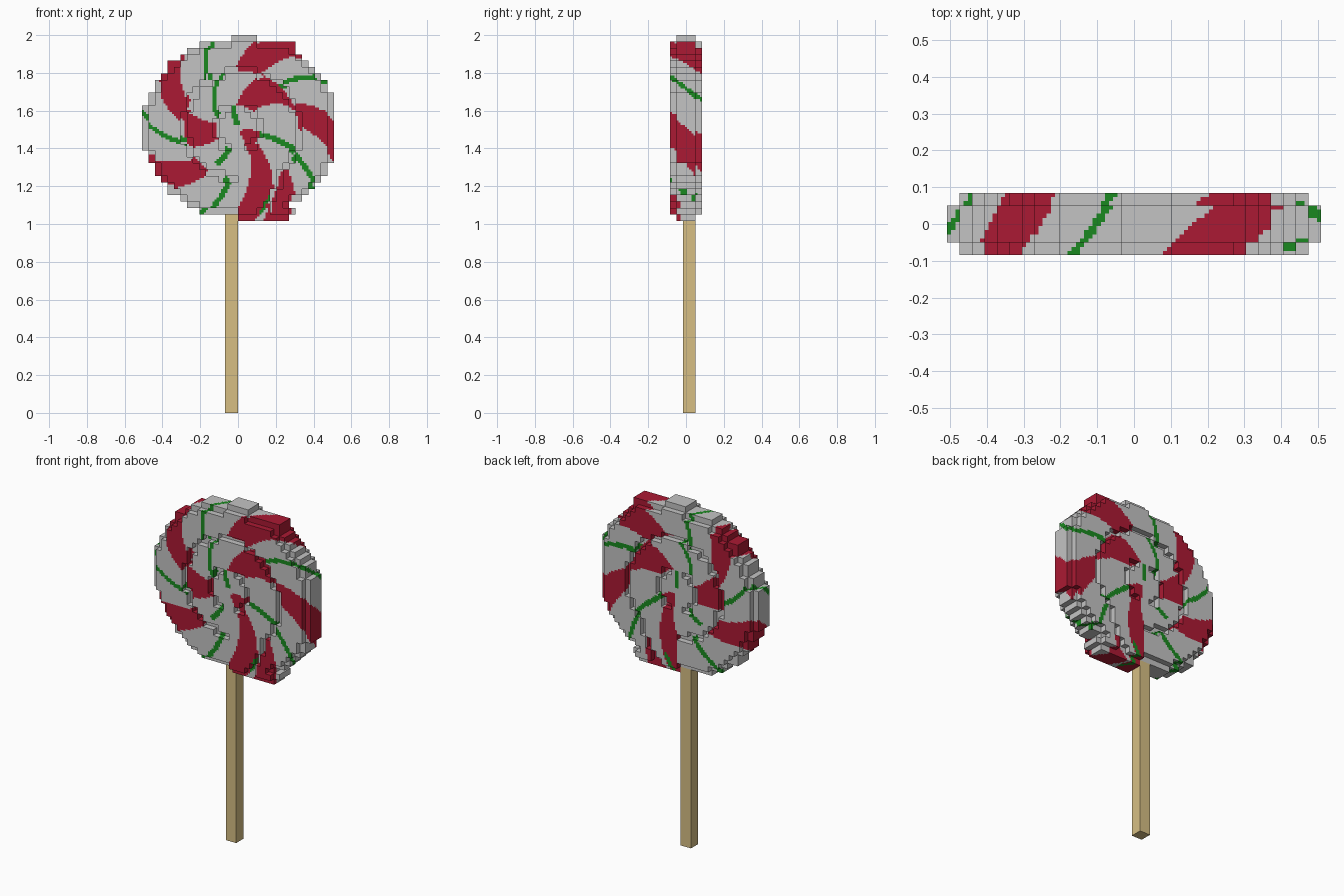
import bpy, bmesh
from math import atan2, degrees, radians, hypot, sqrt
from mathutils import Vector

cube = bpy.data.objects.get("Cube")
if cube:
    bpy.data.objects.remove(cube, do_unlink=True)

V = 2 / 59          # edge length of one block
MID = 44.5          # height of the candy centre, in blocks


def material(name, rgb):
    m = bpy.data.materials.new(name)
    m.use_nodes = True
    m.diffuse_color = (*rgb, 1)
    m.node_tree.nodes["Principled BSDF"].inputs["Base Color"].default_value = (*rgb, 1)
    return m


white = material("sugar white", (0.55, 0.55, 0.55))
red = material("candy red", (0.41, 0.01, 0.033))
green = material("mint green", (0.01, 0.25, 0.014))
wood = material("stick wood", (0.68, 0.52, 0.23))


def add_object(name, bm, mats):
    mesh = bpy.data.meshes.new(name)
    bm.to_mesh(mesh)
    bm.free()
    for m in mats:
        mesh.materials.append(m)
    ob = bpy.data.objects.new(name, mesh)
    bpy.context.collection.objects.link(ob)
    return ob


def polar(x, z):
    """Radius in blocks and clockwise angle from the top, in degrees."""
    return hypot(x, z), degrees(atan2(x, z)) % 360


def seam(angle):
    """Radius of the groove between the outer and middle turns."""
    t = (angle - 180) % 360
    return 7.8 + 2.2 * t / 360 + max(0, t - 318) * 0.15


CORE = 3.5

# Outline of the candy: first and last column of each row
special = {58: (-1, 3), 57: (-6, 9), 56: (-8, 9), 55: (-9, 10),
           54: (-11, 11), 31: (-6, 9), 30: (0, 8)}
disc = set()
for k in range(30, 59):
    half = 15.2 * sqrt(1 - min(1, ((k + 0.5 - MID) / 14.25) ** 2))
    for i in range(-15, 15):
        if k in special:
            inside = special[k][0] <= i < special[k][1]
        else:
            inside = abs(i + 0.2) < half
        if inside:
            disc.add((i, k))

# Blocks: five deep, three deep along the rim and the spiral grooves
SIDES = ((1, 0), (-1, 0), (0, 1), (0, -1))
blocks = set()
for i, k in disc:
    r, a = polar(i + 0.5, k + 0.5 - MID)
    rim = any((i + dx, k + dz) not in disc for dx, dz in SIDES)
    groove = abs(r - seam(a)) < 0.5 or abs(r - CORE) < 0.45
    depth = 1 if rim or groove else 2
    for j in range(-depth, depth + 1):
        blocks.add((i, j, k))

# Each turn: reference radius, red spokes (angle, swirl, half width)
# and green lines (angle, swirl, first radius, last radius)
OUTER = (14,
         ((24, 3, 13), (90, 3, 11), (149, 2.7, 9), (238, 2.7, 11), (308, 4.2, 11.5)),
         ((55, 2.6, 0, 20), (124, 2.2, 0, 20), (199, 1.8, 0, 20),
          (272, 3.3, 0, 20), (340, 2.5, 0, 20)))
MIDDLE = (8.5,
          ((43, 5, 22), (155, 3, 13), (267, 1.5, 20)),
          ((109, 1, 0, 20), (216, 3, 0, 6.5), (340, 8, 0, 20), (145, 3, 11.5, 20)))
CENTRE = (0, ((126, 0, 28),), ((345, 0, 0.4, 20),))


def gap(a, b):
    return abs((a - b + 180) % 360 - 180)


def paint(p):
    """Swirled red spokes with thin green lines between them."""
    r, a = polar(p.x / V, p.z / V - MID)
    ref, reds, greens = OUTER if r > seam(a) else MIDDLE if r > CORE else CENTRE
    b = a - 93 * (p.y + 2.5 * V)
    for angle, swirl, low, high in greens:
        off = radians(gap(b, angle + swirl * (r - ref)))
        if low < r < high and off * r < 0.43:
            return 2
    for angle, swirl, width in reds:
        if r > 0.8 and gap(b, angle + swirl * (r - ref)) < width:
            return 1
    return 0


# Candy: exposed block sides, divided finely enough to carry the swirl
bm = bmesh.new()
for b in blocks:
    centre = Vector((b[0] + 0.5, b[1], b[2] + 0.5))
    for axis in range(3):
        for sign in (-1, 1):
            n = Vector((0, 0, 0))
            n[axis] = sign
            if tuple(int(c + d) for c, d in zip(b, n)) in blocks:
                continue
            u = Vector((0, 0, 0))
            u[(axis + 1) % 3] = 1
            w = n.cross(u)
            corners = [(n - u - w), (n + u - w), (n + u + w), (n - u + w)]
            bm.faces.new([bm.verts.new((centre + c / 2) * V) for c in corners])
bmesh.ops.remove_doubles(bm, verts=bm.verts[:], dist=V / 50)
bmesh.ops.subdivide_edges(bm, edges=bm.edges[:], cuts=2, use_grid_fill=True)
for f in bm.faces:
    f.material_index = paint(f.calc_center_median() - f.normal * V * 0.1)
add_object("swirl_candy", bm, (white, red, green))

# Stick: a square bar reaching into the candy
bm = bmesh.new()
bmesh.ops.create_cube(bm, size=1)
for v in bm.verts:
    v.co = Vector((v.co.x * 2 - 1, v.co.y * 2 + 0.5, (v.co.z + 0.5) * 31)) * V
add_object("stick", bm, (wood,))
